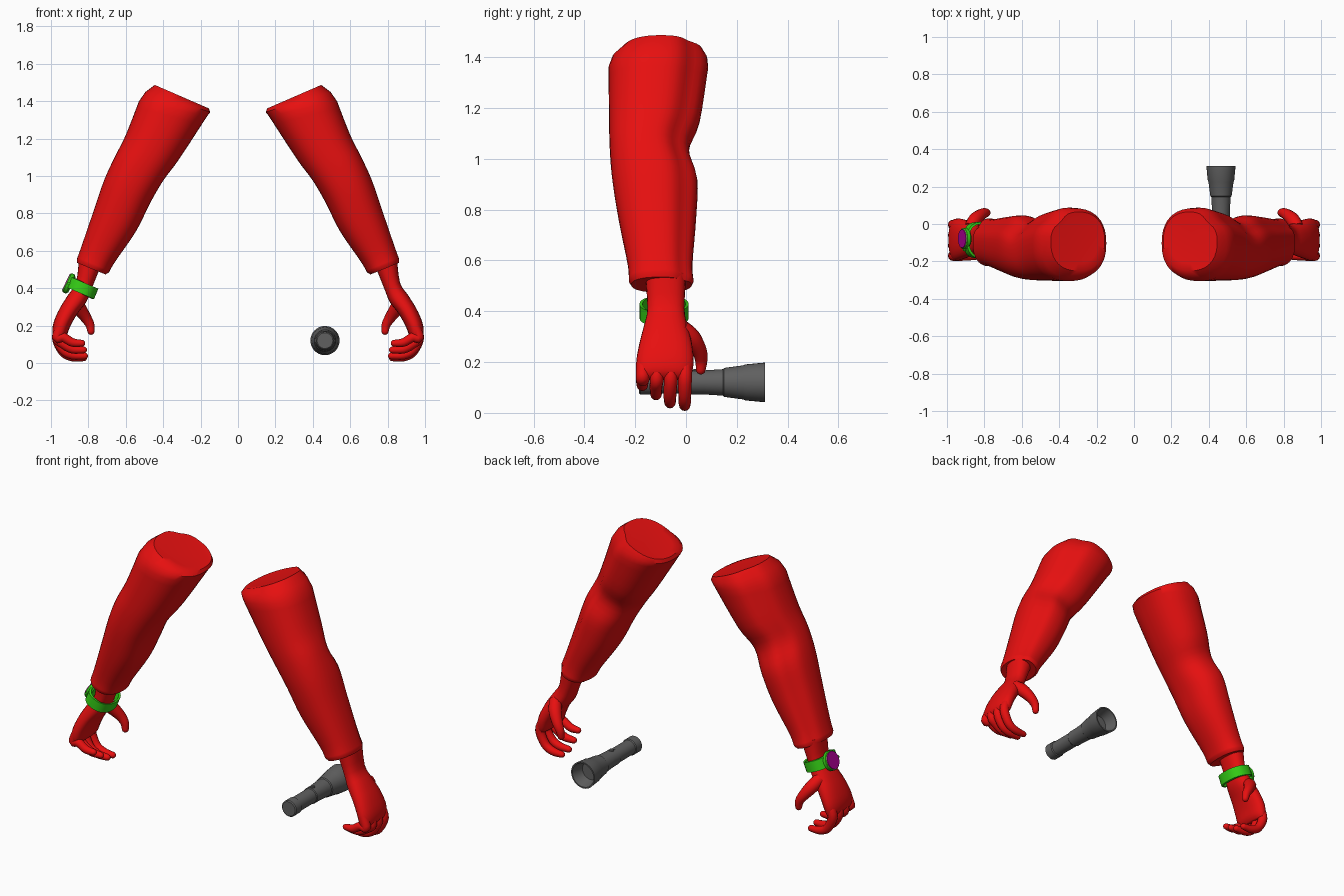
import bpy, bmesh, math
from mathutils import Vector

if "Cube" in bpy.data.objects:
    bpy.data.objects.remove(bpy.data.objects["Cube"])


def mat(name, rgb):
    m = bpy.data.materials.new(name)
    m.diffuse_color = (*rgb, 1)
    m.use_nodes = True
    m.node_tree.nodes["Principled BSDF"].inputs["Base Color"].default_value = m.diffuse_color
    return m


RED = mat("red", (0.8, 0.005, 0.005))
GREEN = mat("green", (0.035, 0.62, 0.008))
MAGENTA = mat("magenta", (0.42, 0.0, 0.3))
GREY = mat("grey", (0.115, 0.115, 0.115))


def loft(name, rings, material, sx=1, caps=True, angle=45):
    """Skin a list of equal-length point rings; sx=-1 mirrors across x."""
    bm = bmesh.new()
    vs = [[bm.verts.new((p.x * sx, p.y, p.z)) for p in r] for r in rings]
    n = len(rings[0])
    pairs = list(zip(vs, vs[1:])) + ([] if caps else [(vs[-1], vs[0])])
    for a, b in pairs:
        for i in range(n):
            j = (i + 1) % n
            bm.faces.new((a[i], a[j], b[j], b[i]))
    if caps:
        bm.faces.new(vs[0])
        bm.faces.new(vs[-1])
    bmesh.ops.recalc_face_normals(bm, faces=bm.faces)
    me = bpy.data.meshes.new(name)
    bm.to_mesh(me)
    bm.free()
    ob = bpy.data.objects.new(name, me)
    bpy.context.collection.objects.link(ob)
    me.materials.append(material)
    bpy.ops.object.select_all(action='DESELECT')
    ob.select_set(True)
    bpy.context.view_layer.objects.active = ob
    bpy.ops.object.shade_smooth_by_angle(angle=math.radians(angle))
    return ob


def smooth_path(pts, steps):
    """Catmull-Rom resampling of equal-length tuples."""
    out = []
    for k in range(len(pts) - 1):
        p = [pts[max(0, min(len(pts) - 1, k + d))] for d in (-1, 0, 1, 2)]
        for s in range(steps):
            t = s / steps
            out.append(tuple(
                0.5 * (2 * b + (c - a) * t + (2 * a - 5 * b + 4 * c - d) * t * t
                       + (3 * b - a - 3 * c + d) * t ** 3) for a, b, c, d in zip(*p)))
    return out + [pts[-1]]


def section(s, n=32, power=0.85, groove=0.0):
    """Rounded section from (outer x, outer z, inner x, inner z, y min, y max)."""
    ox, oz, ix, iz, y0, y1 = s
    c = Vector(((ox + ix) / 2, (y0 + y1) / 2, (oz + iz) / 2))
    u = Vector(((ox - ix) / 2, 0, (oz - iz) / 2))
    v = Vector((0, (y1 - y0) / 2, 0))
    ring = []
    for i in range(n):
        t = 2 * math.pi * i / n
        g = 1 - groove * math.exp(-((t - 0.8) / 0.38) ** 2)
        cu, sv = (math.copysign(abs(f) ** power, f) for f in (math.cos(t), math.sin(t)))
        ring.append(c + (u * cu + v * sv) * g)
    return ring


def tube(name, path, material, sx, steps=4, n=12):
    """Tapered round tube along (x, y, z, radius) points with a rounded tip."""
    p = smooth_path(path, steps)
    pts = [Vector(q[:3]) for q in p]
    rad = [q[3] for q in p]
    end = (pts[-1] - pts[-2]).normalized()
    r, tip = rad[-1], pts[-1]
    for a in (0.5, 1.0, 1.4):
        pts.append(tip + end * r * math.sin(a))
        rad.append(r * math.cos(a))
    rings = []
    for i, c in enumerate(pts):
        t = (pts[min(i + 1, len(pts) - 1)] - pts[max(i - 1, 0)]).normalized()
        u = t.cross(Vector((0, 1, 0))).normalized()
        w = t.cross(u)
        rings.append([c + (u * math.cos(a) + w * math.sin(a)) * rad[i]
                      for a in (2 * math.pi * k / n for k in range(n))])
    return loft(name, rings, material, sx, angle=70)


def lathe(name, centre, axis, profile, material, sx=1, n=32):
    """Turned part from (distance along axis, radius) points."""
    axis = Vector(axis).normalized()
    u = axis.orthogonal().normalized()
    w = axis.cross(u)
    rings = [[Vector(centre) + axis * d + (u * math.cos(a) + w * math.sin(a)) * r
              for a in (2 * math.pi * k / n for k in range(n))] for d, r in profile]
    return loft(name, rings, material, sx, angle=30)


SLEEVE = [
    (0.53, 1.40, 0.165, 1.32, -0.305, 0.088),
    (0.60, 1.22, 0.315, 1.09, -0.303, 0.055),
    (0.66, 1.10, 0.40, 0.975, -0.300, 0.012),
    (0.715, 0.98, 0.47, 0.855, -0.290, 0.045),
    (0.77, 0.82, 0.545, 0.705, -0.265, 0.040),
    (0.835, 0.63, 0.655, 0.545, -0.230, 0.026),
    (0.862, 0.555, 0.69, 0.485, -0.225, 0.030)]
SHOULDER = [
    (0.41, 1.47, 0.19, 1.372, -0.21, 0.03),
    (0.445, 1.487, 0.157, 1.362, -0.25, 0.065),
    (0.495, 1.45, 0.148, 1.342, -0.29, 0.084)]
CUFF = [
    (0.860, 0.535, 0.708, 0.474, -0.215, 0.022),
    (0.845, 0.530, 0.74, 0.488, -0.180, 0.0)]
HAND = [
    (0.850, 0.56, 0.735, 0.515, -0.160, 0.000),
    (0.866, 0.43, 0.785, 0.390, -0.152, -0.006),
    (0.908, 0.365, 0.812, 0.325, -0.165, 0.005),
    (0.952, 0.295, 0.858, 0.265, -0.182, 0.022),
    (0.985, 0.22, 0.895, 0.200, -0.195, 0.030),
    (0.992, 0.165, 0.915, 0.150, -0.195, 0.024),
    (0.975, 0.135, 0.935, 0.130, -0.185, 0.014)]
# finger: name, knuckle y, tip y, tip x, curl height
FINGERS = [("little", -0.170, -0.172, 0.835, 0.108), ("ring", -0.115, -0.118, 0.825, 0.072),
           ("middle", -0.060, -0.063, 0.820, 0.040), ("index", -0.004, -0.005, 0.825, 0.030)]

# Arms, built once per side
for side, sx in (("right", 1), ("left", -1)):
    secs = SHOULDER + smooth_path(SLEEVE, 4) + CUFF
    loft(side + "_sleeve", [section(s, 40, 0.85, 0.13) for s in secs], RED, sx)
    loft(side + "_hand", [section(s, 24) for s in smooth_path(HAND, 3)], RED, sx, angle=60)
    for nm, ky, ty, tx, z in FINGERS:
        tube(f"{side}_{nm}_finger",
             [(0.945, ky, 0.20, 0.026), (0.968, ky, 0.135, 0.027),
              (0.935, ty, z + 0.030, 0.025), (0.885, ty, z + 0.002, 0.023),
              (tx, ty, z - 0.002, 0.018)], RED, sx)
    tube(side + "_thumb",
         [(0.875, -0.02, 0.335, 0.034), (0.850, 0.022, 0.295, 0.037),
          (0.815, 0.052, 0.245, 0.030), (0.792, 0.060, 0.205, 0.024),
          (0.786, 0.058, 0.170, 0.019)], RED, sx)

# Watch strap: closed band around the left wrist
strap = []
for along, grow in ((-0.03, -0.012), (-0.03, 0.0), (0.03, 0.0), (0.03, -0.012)):
    dx, dz = 0.38 * along, -0.92 * along
    strap.append(section((0.905 + dx + grow, 0.432 + dz, 0.758 + dx - grow, 0.370 + dz,
                          -0.183 - grow, 0.010 + grow), 32))
loft("watch_strap", strap, GREEN, -1, caps=False)

# Watch case, dial and crown
out = Vector((0.90, 0, 0.43))
face = Vector((0.897, -0.078, 0.422))
lathe("watch_case", face, out, [(-0.01, 0.045), (0.0, 0.056), (0.018, 0.056), (0.022, 0.052)],
      GREEN, -1)
lathe("watch_dial", face, out, [(0.020, 0.051), (0.026, 0.049)], MAGENTA, -1)
lathe("watch_crown", face + out * 0.01, (0, -1, 0), [(0.05, 0.008), (0.066, 0.008)],
      GREEN, -1, 12)

# Torch: turned body with a hollow head, and a switch on top
lathe("torch", (0.465, 0, 0.12), (0, 1, 0),
      [(-0.185, 0.042), (-0.180, 0.048), (-0.130, 0.048), (-0.125, 0.043), (0.015, 0.043),
       (0.020, 0.047), (0.065, 0.047), (0.145, 0.052), (0.150, 0.057), (0.225, 0.067),
       (0.235, 0.071), (0.310, 0.078), (0.310, 0.070), (0.240, 0.052)], GREY)
lathe("torch_switch", (0.465, 0.04, 0.155), (0, 0, 1),
      [(0, 0.014), (0.014, 0.014), (0.017, 0.011)], GREY, 1, 16)
